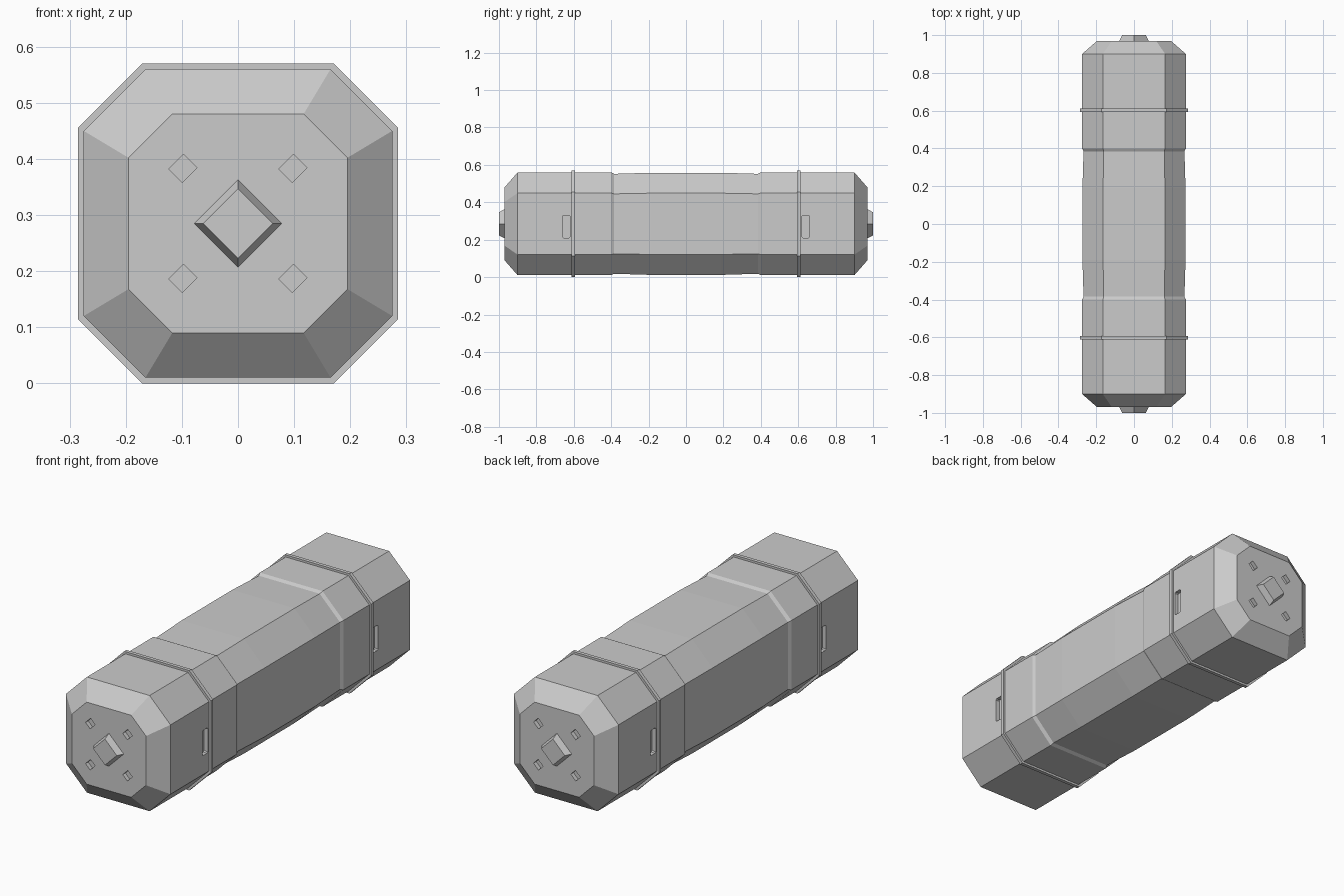
import bpy, bmesh, math
from mathutils import Matrix

if "Cube" in bpy.data.objects:
    bpy.data.objects.remove(bpy.data.objects["Cube"])

CZ = 0.285  # height of the long axis


def octagon(r):
    f = 0.6 * r
    return [(r, -f), (r, f), (f, r), (-f, r), (-r, f), (-r, -f), (-f, -r), (f, -r)]


def diamond(r):
    return [(r, 0), (0, r), (-r, 0), (0, -r)]


def loft(name, shape, stations, closed=False):
    """Skin a cross-section along y; stations are (y, half size)."""
    bm = bmesh.new()
    rings = [[bm.verts.new((x, y, CZ + z)) for x, z in shape(r)] for y, r in stations]
    pairs = list(zip(rings, rings[1:]))
    if closed:
        pairs.append((rings[-1], rings[0]))
    else:
        bm.faces.new(rings[0])
        bm.faces.new(rings[-1])
    for a, b in pairs:
        n = len(a)
        for i in range(n):
            j = (i + 1) % n
            bm.faces.new((a[i], a[j], b[j], b[i]))
    return finish(name, bm)


def finish(name, bm):
    bmesh.ops.recalc_face_normals(bm, faces=bm.faces)
    mesh = bpy.data.meshes.new(name)
    bm.to_mesh(mesh)
    bm.free()
    ob = bpy.data.objects.new(name, mesh)
    bpy.context.collection.objects.link(ob)
    return ob


# Main body: chamfered ends and a slightly waisted middle
half = [(0.97, 0.195), (0.90, 0.275), (0.40, 0.275), (0.385, 0.267), (0.19, 0.273)]
body = loft("body", octagon, [(-y, r) for y, r in half] + [(y, r) for y, r in reversed(half)])

# Cutters for the end sockets and side slots
bm = bmesh.new()


def add_box(loc, size, angle=0.0):
    m = (Matrix.Translation(loc) @ Matrix.Rotation(angle, 4, 'Y')
         @ Matrix.Diagonal((*size, 1)))
    return bmesh.ops.create_cube(bm, size=1, matrix=m)["verts"]


for sy in (-1, 1):
    for sx in (-1, 1):
        for sz in (-1, 1):
            add_box((sx * 0.098, sy * 0.97, CZ + sz * 0.098), (0.034, 0.04, 0.037),
                    math.radians(45))
        # side slot with softened corners
        verts = add_box((sx * 0.275, sy * 0.64, 0.27), (0.04, 0.04, 0.12))
        edges = {e for v in verts for e in v.link_edges
                 if abs(e.verts[0].co.x - e.verts[1].co.x) > 0.01}
        bmesh.ops.bevel(bm, geom=list(edges), offset=0.005, segments=1, affect='EDGES')
cutter = finish("socket_cutter", bm)
cutter.hide_render = True

mod = body.modifiers.new("sockets", 'BOOLEAN')
mod.operation = 'DIFFERENCE'
mod.solver = 'EXACT'
mod.object = cutter
bpy.context.view_layer.objects.active = body
bpy.ops.object.modifier_apply(modifier=mod.name)
bpy.data.objects.remove(cutter)

# Raised bands and tapered diamond end bosses
for s, side in ((-1, "front"), (1, "back")):
    y0, y1 = s * 0.594, s * 0.611
    loft(side + "_band", octagon, [(y0, 0.27), (y0, 0.285), (y1, 0.285), (y1, 0.27)], closed=True)
    loft(side + "_boss", diamond, [(s * 0.965, 0.078), (s * 0.97, 0.078), (s * 1.0, 0.062)])
